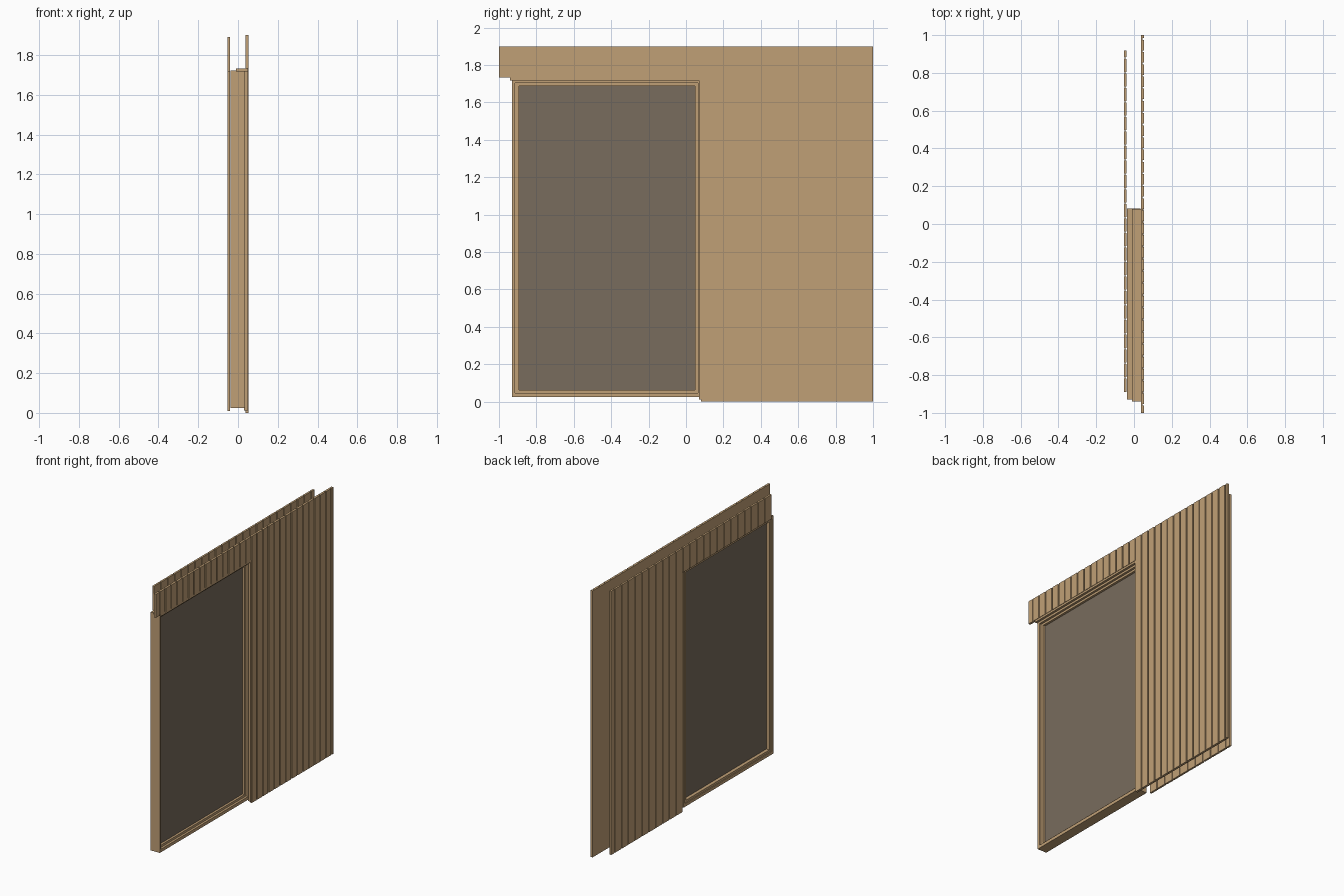
import bpy, bmesh

if "Cube" in bpy.data.objects:
    bpy.data.objects.remove(bpy.data.objects["Cube"])


def material(name, rgb):
    m = bpy.data.materials.new(name)
    m.diffuse_color = (*rgb, 1)
    m.use_nodes = True
    m.node_tree.nodes["Principled BSDF"].inputs["Base Color"].default_value = m.diffuse_color
    return m


WOOD = material("light_wood", (0.53, 0.35, 0.18))
GLASS = material("tinted_glass", (0.19, 0.15, 0.11))


def boxes(name, items, mat):
    """One object made of boxes given as (x0, x1, y0, y1, z0, z1)."""
    bm = bmesh.new()
    for x0, x1, y0, y1, z0, z1 in items:
        vs = bmesh.ops.create_cube(bm, size=1)["verts"]
        for v in vs:
            v.co = (x0 if v.co.x < 0 else x1,
                    y0 if v.co.y < 0 else y1,
                    z0 if v.co.z < 0 else z1)
    me = bpy.data.meshes.new(name)
    bm.to_mesh(me)
    bm.free()
    me.materials.append(mat)
    ob = bpy.data.objects.new(name, me)
    bpy.context.collection.objects.link(ob)
    return ob


def ring(x0, x1, outer, inner):
    """Four bars between two (y0, y1, z0, z1) rectangles."""
    a, b, c, d = outer
    e, f, g, h = inner
    return [(x0, x1, a, e, c, d), (x0, x1, f, b, c, d),
            (x0, x1, e, f, c, g), (x0, x1, e, f, h, d)]


def edges(start, end, first, pitch, gap):
    """Board spans along y, separated by grooves."""
    cuts, y = [], first
    while y < end - 0.004:
        if y > start + 0.004:
            cuts.append(y)
        y += pitch
    lo = [start] + [c + gap / 2 for c in cuts]
    hi = [c - gap / 2 for c in cuts] + [end]
    return list(zip(lo, hi))


OPEN_Y = 0.08      # edge of the window opening
# Outer cladding: plain back sheet with raised boards
boxes("outer_cladding_sheet", [
    (0.037, 0.045, OPEN_Y, 1, 0, 1.9),
    (0.037, 0.045, -1, OPEN_Y, 1.732, 1.9)], WOOD)
outer = []
for a, b in edges(-1, 1, -0.957, 0.06453, 0.009):
    outer.append((0.045, 0.053, a, b, 0 if a > 0.07 else 1.732, 1.9))
boxes("outer_cladding_boards", outer, WOOD)

# Inner cladding: boards grooved on both sides with a thin tongue between
inner = []
for a, b in edges(-0.89, 0.918, -0.813, 0.0769, 0.008):
    z = 0.01 if a > 0.07 else 1.715
    inner.append((-0.053, -0.039, a, b, z, 1.89))
boxes("inner_cladding_boards", inner, WOOD)
boxes("inner_cladding_tongue", [
    (-0.049, -0.044, 0.112, 0.917, 0.011, 1.889),
    (-0.049, -0.044, -0.889, 0.112, 1.716, 1.889)], WOOD)

# Window: stepped frame and one pane
R0 = (-0.93, 0.083, 0.024, 1.722)
R1 = (-0.914, 0.065, 0.046, 1.703)
R2 = (-0.893, 0.047, 0.062, 1.688)
boxes("window_frame", ring(-0.038, 0.034, R0, R1), WOOD)
boxes("window_sash", ring(-0.032, 0.018, R1, R2), WOOD)
boxes("window_pane", [(-0.008, 0.002, R2[0], R2[1], R2[2], R2[3])], GLASS)

# Trim over the window and beside the opening
boxes("lintel_trim", [(-0.01, 0.05, -0.94, 0.08, 1.718, 1.732)], WOOD)
boxes("jamb_trim", [(0.03, 0.05, 0.07, 0.0795, 0.012, 1.718)], WOOD)
